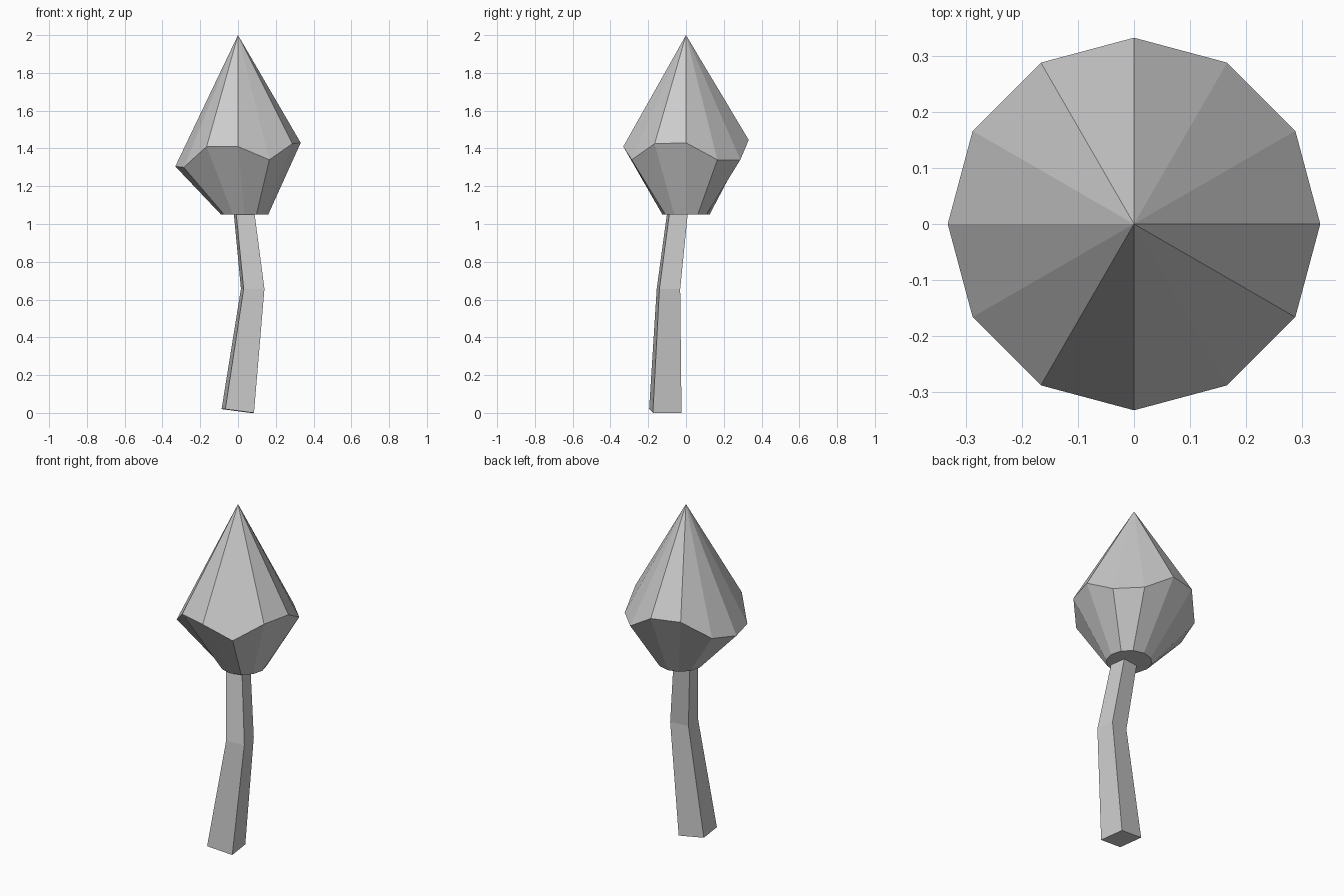
import bpy
import bmesh
from math import cos, sin, radians
from mathutils import Vector

cube = bpy.data.objects.get("Cube")
if cube:
    bpy.data.objects.remove(cube, do_unlink=True)

grey = bpy.data.materials.new("plain_grey")
grey.use_nodes = True
grey.diffuse_color = (0.6, 0.6, 0.6, 1)
grey.node_tree.nodes["Principled BSDF"].inputs["Base Color"].default_value = (0.6, 0.6, 0.6, 1)


def loft(name, rings, tip=None):
    """Skin a stack of rings, cap the bottom, and close the top with a tip or a cap."""
    bm = bmesh.new()
    loops = [[bm.verts.new(p) for p in ring] for ring in rings]
    n = len(loops[0])
    for low, high in zip(loops, loops[1:]):
        for i in range(n):
            j = (i + 1) % n
            bm.faces.new((low[i], low[j], high[j], high[i]))
    bm.faces.new(loops[0][::-1])
    if tip:
        apex = bm.verts.new(tip)
        for i in range(n):
            bm.faces.new((loops[-1][i], loops[-1][(i + 1) % n], apex))
    else:
        bm.faces.new(loops[-1])
    bmesh.ops.recalc_face_normals(bm, faces=bm.faces)
    mesh = bpy.data.meshes.new(name)
    bm.to_mesh(mesh)
    bm.free()
    mesh.materials.append(grey)
    obj = bpy.data.objects.new(name, mesh)
    bpy.context.collection.objects.link(obj)
    return obj


def circle(centre, radius, heights):
    """Ring of points counter-clockwise from +x, one per height."""
    step = 360 / len(heights)
    return [(centre[0] + radius * cos(radians(i * step)),
             centre[1] + radius * sin(radians(i * step)), z)
            for i, z in enumerate(heights)]


def square(corner, side, lift=0):
    """Slightly turned square from its front corner; lift raises the -x side."""
    across = Vector((0.99, 0.13, -lift)) * side
    back = Vector((-0.13, 0.99, 0)) * side
    a = Vector(corner)
    return [a, a + across, a + across + back, a + back]


# Leafy crown: twelve-sided, with an uneven widest ring
rim = [1.43, 1.34, 1.34, 1.445, 1.45, 1.34, 1.305, 1.30, 1.41, 1.41, 1.34, 1.425]
loft("crown", [circle((0.035, 0), 0.125, [1.05] * 12),
               circle((0, 0), 0.332, rim)], tip=(0, 0, 2))

# Bent, tapering trunk with a tilted foot
loft("trunk", [square((-0.067, -0.195, 0.02), 0.153, 0.13),
               square((0.03, -0.155, 0.657), 0.111),
               square((-0.01, -0.10, 1.06), 0.098)])
